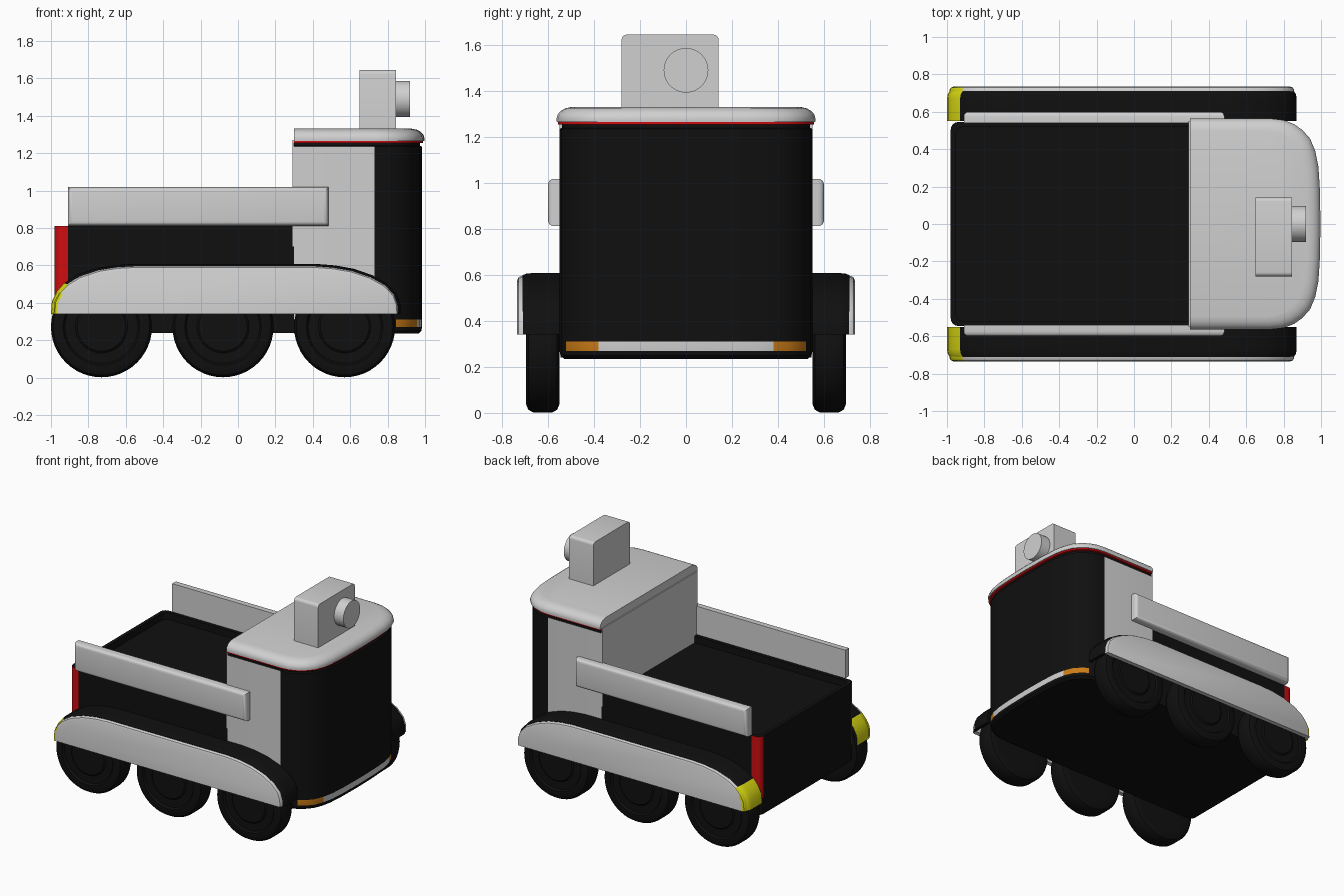
import bpy, bmesh, math
from mathutils import Vector

if "Cube" in bpy.data.objects:
    bpy.data.objects.remove(bpy.data.objects["Cube"])

def mat(name, rgb):
    m = bpy.data.materials.new(name)
    m.diffuse_color = (*rgb, 1)
    m.use_nodes = True
    m.node_tree.nodes["Principled BSDF"].inputs["Base Color"].default_value = m.diffuse_color
    return m

MATS = [mat("black", (.005, .005, .005)), mat("light_grey", (.63, .63, .63)),
        mat("red", (.62, .004, .005)), mat("orange", (.6, .2, .008)),
        mat("yellow", (.68, .68, .006))]
BLACK, GREY, RED, ORANGE, YELLOW = range(5)

def finish(name, bm, angle=35):
    bmesh.ops.recalc_face_normals(bm, faces=bm.faces)
    me = bpy.data.meshes.new(name)
    bm.to_mesh(me)
    bm.free()
    for m in MATS:
        me.materials.append(m)
    ob = bpy.data.objects.new(name, me)
    bpy.context.collection.objects.link(ob)
    bpy.context.view_layer.objects.active = ob
    ob.select_set(True)
    bpy.ops.object.shade_smooth_by_angle(angle=math.radians(angle))
    ob.select_set(False)
    return ob

def loft(name, rings, rule):
    """Skin a stack of point rings; rule(ring index or None for caps, face centre) gives the colour."""
    bm = bmesh.new()
    vs = [[bm.verts.new(p) for p in r] for r in rings]
    n = len(vs[0])
    for i in range(len(vs) - 1):
        for j in range(n):
            k = (j + 1) % n
            f = bm.faces.new((vs[i][j], vs[i][k], vs[i + 1][k], vs[i + 1][j]))
            f.material_index = rule(i, f.calc_center_median())
    for r in (vs[0], vs[-1]):
        f = bm.faces.new(r)
        f.material_index = rule(None, f.calc_center_median())
    return finish(name, bm)

def box(name, lo, hi, colour, bevel=0, pick=None):
    """Box whose edges chosen by pick(direction, midpoint) are rounded."""
    bm = bmesh.new()
    bmesh.ops.create_cube(bm, size=1)
    for v in bm.verts:
        v.co = Vector([lo[i] + (v.co[i] + .5) * (hi[i] - lo[i]) for i in range(3)])
    es = [e for e in bm.edges if pick(e.verts[1].co - e.verts[0].co, (e.verts[0].co + e.verts[1].co) / 2)]
    bmesh.ops.bevel(bm, geom=es, offset=bevel, segments=4, profile=.5, affect='EDGES')
    for f in bm.faces:
        f.material_index = colour
    return finish(name, bm)

def mirrored(half):
    return half + [(x, -y) for x, y in reversed(half) if y > 0]

# Cargo bed: rounded rear corners, shallow tray, red rear corner lights
corner = [(-.94 - .04 * math.sin(a), .505 + .04 * math.cos(a))
          for a in (i * math.pi / 10 for i in range(6))]
bed = mirrored([(.32, .545), (-.91, .545)] + corner)
inner = [(-.335 + (x + .335) * .96, y * .95) for x, y in bed]
rings = [[(x, y, z) for x, y in o] for o, z in
         ((bed, .24), (bed, .36), (bed, .81), (inner, .81), (inner, .76))]
loft("cargo_bed", rings,
     lambda i, c: RED if i == 1 and c.x < -.91 and abs(c.y) > .5 else BLACK)

# Cab: rounded front, grey sides and back, bumper strip with orange lamps
cab = mirrored([(.3, .55), (.73, .55), (.79, .543), (.845, .522), (.89, .49), (.93, .445),
                (.957, .38), (.973, .3), (.981, .18), (.984, 0)])

def inset(d, z):
    return [(.295 + (x - .295) * (1 - d / .69), y * (1 - d / .55), z) for x, y in cab]

def cab_colour(i, c):
    if i == 2 and c.x > .84:
        return ORANGE if abs(c.y) > .38 else GREY
    if i == 3 and c.x < .73:
        return GREY
    return BLACK

loft("cab", [inset(.02, .235), inset(.004, .25), inset(0, .27), inset(0, .31),
             inset(0, 1.235), inset(.01, 1.24), inset(.01, 1.257)],
     lambda i, c: cab_colour({2: 2, 3: 3}.get(i, i), c))
box("cab_back_panel", (.292, -.55, .7), (.3, .55, 1.27), GREY, .001, lambda d, m: False)
loft("red_trim", [inset(-.006, 1.255), inset(-.006, 1.267)], lambda i, c: RED)
loft("roof", [inset(d, z) for d, z in
              ((-.012, 1.266), (-.013, 1.28), (-.008, 1.298), (.006, 1.314), (.026, 1.325),
               (.055, 1.331))], lambda i, c: GREY)

# Sensor box with its lens on the roof
box("sensor_box", (.65, -.28, 1.325), (.845, .142, 1.645), GREY, .022,
    lambda d, m: abs(d.x) > .1 and m.z > 1.4)
def circle(r, n=40):
    return [(r * math.cos(2 * math.pi * i / n), r * math.sin(2 * math.pi * i / n)) for i in range(n)]
loft("sensor_lens", [[(x, a, 1.49 + b) for a, b in circle(.097)] for x in (.83, .92)],
     lambda i, c: GREY)

# Fender outline in x and z, with a break where the yellow lamp starts
fender = [(-1, .34), (-.995, .41), (-.97, .46), (-.93, .505), (-.86, .55), (-.76, .585),
          (-.66, .602), (-.56, .608), (.42, .608), (.52, .6), (.62, .582), (.72, .547),
          (.8, .5), (.85, .445), (.868, .39), (.87, .34)]

def scaled(sx, sz):
    return [(-.065 + (x + .065) * sx, .34 + (z - .34) * sz) for x, z in fender]

def lamp(i, c):
    return YELLOW if i is not None and c.x < -.925 else BLACK

for s, side in ((-1, "right"), (1, "left")):
    # Side rail, rounded on its outer face
    ya, yb = sorted((s * .54, s * .6))
    box(side + "_rail", (-.91, ya, .812), (.483, yb, 1.018), GREY, .025,
        lambda d, m: abs(m.y) > .59)
    # Hollow black fender shell
    rings = []
    for y, k in ((.55, 1), (.67, 1), (.695, .99), (.712, .965)):
        arch = scaled(.5 + k / 2, k) + scaled(.975, .92)[::-1]
        rings.append([(x, s * y, z) for x, z in arch])
    loft(side + "_fender", rings, lamp)
    # Grey outer fender panel
    rings = [[(x, s * y, z) for x, z in scaled(a, b)] for y, a, b in
             ((.7, .985, .955), (.718, .985, .955), (.729, .978, .93), (.734, .965, .88))]
    loft(side + "_fender_panel", rings,
         lambda i, c: YELLOW if i is not None and c.x < -.925 else GREY)
    # Wheels with rounded tread and ringed hub
    for n, cx in enumerate((-.73, -.08, .57)):
        prof = ((.2, .55), (.235, .551), (.258, .56), (.27, .582), (.27, .665), (.258, .686),
                (.235, .695), (.205, .695), (.195, .682), (.14, .682), (.13, .69), (.06, .69))
        loft("%s_wheel_%d" % (side, n + 1),
             [[(cx + a, s * y, .272 + b) for a, b in circle(r, 48)] for r, y in prof],
             lambda i, c: BLACK)
